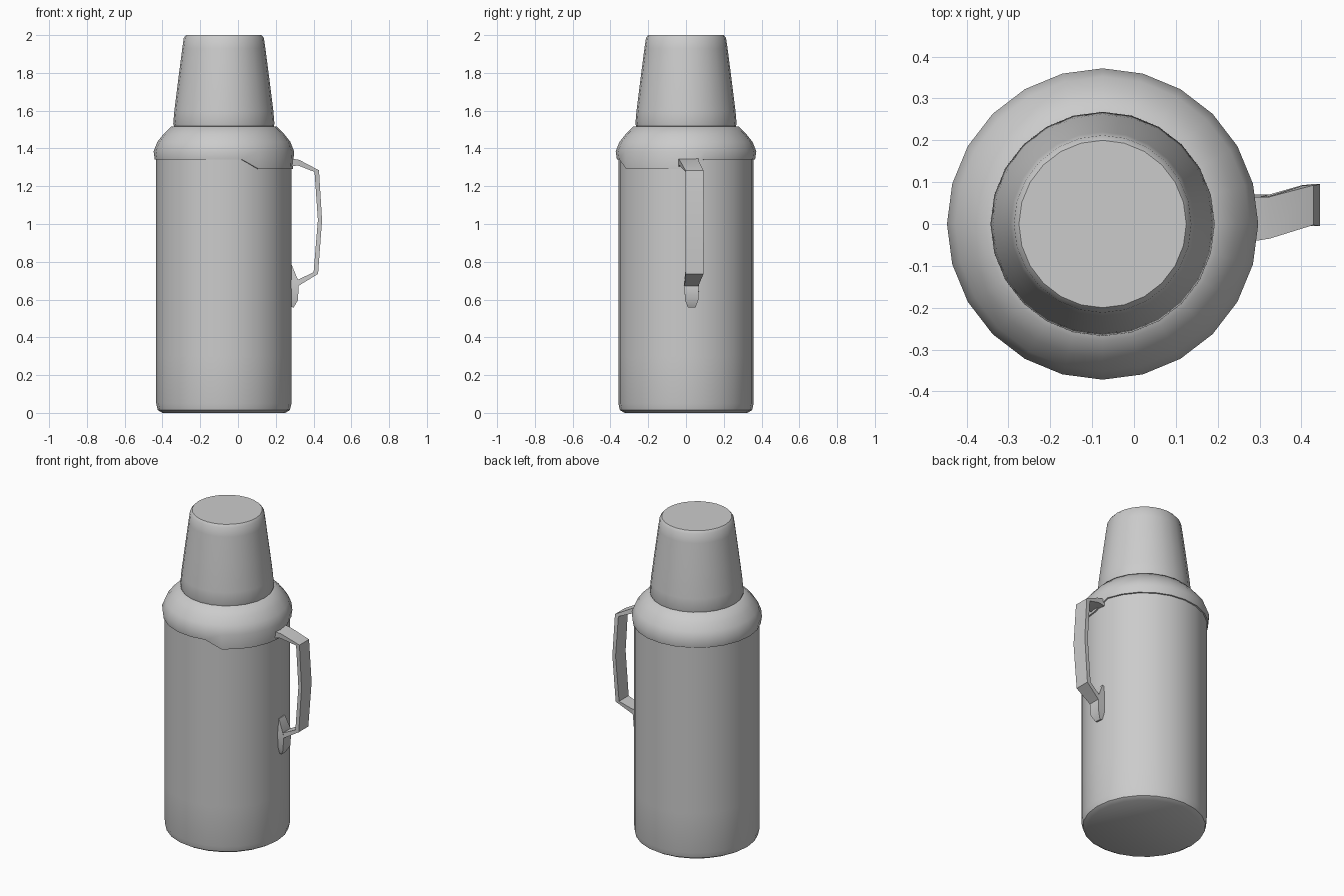
import bpy, bmesh, math
from mathutils import Vector

if "Cube" in bpy.data.objects:
    bpy.data.objects.remove(bpy.data.objects["Cube"])

CX = -0.075   # flask axis, offset so the handle balances the width
SIDES = 24

grey = bpy.data.materials.new("plain grey")
grey.diffuse_color = (0.6, 0.6, 0.6, 1)
grey.use_nodes = True
grey.node_tree.nodes["Principled BSDF"].inputs["Base Color"].default_value = grey.diffuse_color


def finish(name, bm, angle=40):
    bmesh.ops.recalc_face_normals(bm, faces=bm.faces[:])
    mesh = bpy.data.meshes.new(name)
    bm.to_mesh(mesh)
    bm.free()
    mesh.materials.append(grey)
    obj = bpy.data.objects.new(name, mesh)
    bpy.context.collection.objects.link(obj)
    bpy.ops.object.select_all(action='DESELECT')
    obj.select_set(True)
    bpy.context.view_layer.objects.active = obj
    bpy.ops.object.shade_smooth_by_angle(angle=math.radians(angle))
    return obj


def lathe(name, profile, adjust=None):
    """Revolve (radius, z) points about the flask axis; cap open ends."""
    bm = bmesh.new()
    rings = []
    for i, (r, z) in enumerate(profile):
        ring = []
        for k in range(SIDES):
            a = 2 * math.pi * k / SIDES
            dz = adjust(i, a) if adjust else 0
            ring.append(bm.verts.new((CX + r * math.cos(a), r * math.sin(a), z + dz)))
        rings.append(ring)
    for lo, hi in zip(rings, rings[1:]):
        for k in range(SIDES):
            n = (k + 1) % SIDES
            bm.faces.new((lo[k], lo[n], hi[n], hi[k]))
    bm.faces.new(rings[0][::-1])
    bm.faces.new(rings[-1])
    return finish(name, bm)


def strap(name, stations):
    """Flat strap through (x, y, z, width, thickness) stations in the xz plane."""
    bm = bmesh.new()
    pts = [Vector((s[0], 0, s[2])) for s in stations]
    rings = []
    for i, (x, y, z, w, t) in enumerate(stations):
        d = (pts[min(i + 1, len(pts) - 1)] - pts[max(i - 1, 0)]).normalized()
        n = Vector((d.z, 0, -d.x)) * t / 2
        side = Vector((0, w / 2, 0))
        c = Vector((x, y, z))
        rings.append([bm.verts.new(c + p) for p in
                      (n + side, n - side, -n - side, -n + side)])
    for a, b in zip(rings, rings[1:]):
        for k in range(4):
            m = (k + 1) % 4
            bm.faces.new((a[k], a[m], b[m], b[k]))
    bm.faces.new(rings[0])
    bm.faces.new(rings[-1][::-1])
    return finish(name, bm, 35)


# Cylindrical body with a softened foot
lathe("body", [(0.325, 0.0), (0.35, 0.015), (0.358, 0.05), (0.358, 0.3),
               (0.358, 1.0), (0.358, 1.36)])


# Shoulder collar, its skirt dips between the front and the handle
def skirt(i, a):
    deg = (math.degrees(a) + 180) % 360 - 180
    return -0.05 if i < 2 and -65 < deg < 8 else 0


lathe("shoulder_collar", [(0.352, 1.34), (0.366, 1.342), (0.372, 1.385),
                          (0.352, 1.435), (0.32, 1.475), (0.28, 1.515),
                          (0.25, 1.52)], skirt)

# Tapered cup lid
lathe("cup_lid", [(0.258, 1.50), (0.268, 1.53), (0.262, 1.6), (0.242, 1.76),
                  (0.220, 1.93), (0.212, 1.985), (0.200, 2.0)])

# Carrying handle
strap("handle", [(0.26, 0.01, 1.325, 0.11, 0.05), (0.32, 0.015, 1.325, 0.10, 0.03),
                 (0.417, 0.045, 1.28, 0.095, 0.025), (0.434, 0.045, 1.02, 0.10, 0.022),
                 (0.412, 0.045, 0.74, 0.095, 0.025), (0.32, 0.03, 0.69, 0.075, 0.03),
                 (0.27, 0.03, 0.66, 0.075, 0.04)])

# Lower handle bracket lying on the body
strap("handle_bracket", [(0.275, 0.03, 0.78, 0.06, 0.02), (0.30, 0.03, 0.69, 0.08, 0.045),
                         (0.295, 0.03, 0.60, 0.07, 0.045), (0.285, 0.03, 0.56, 0.04, 0.02)])
